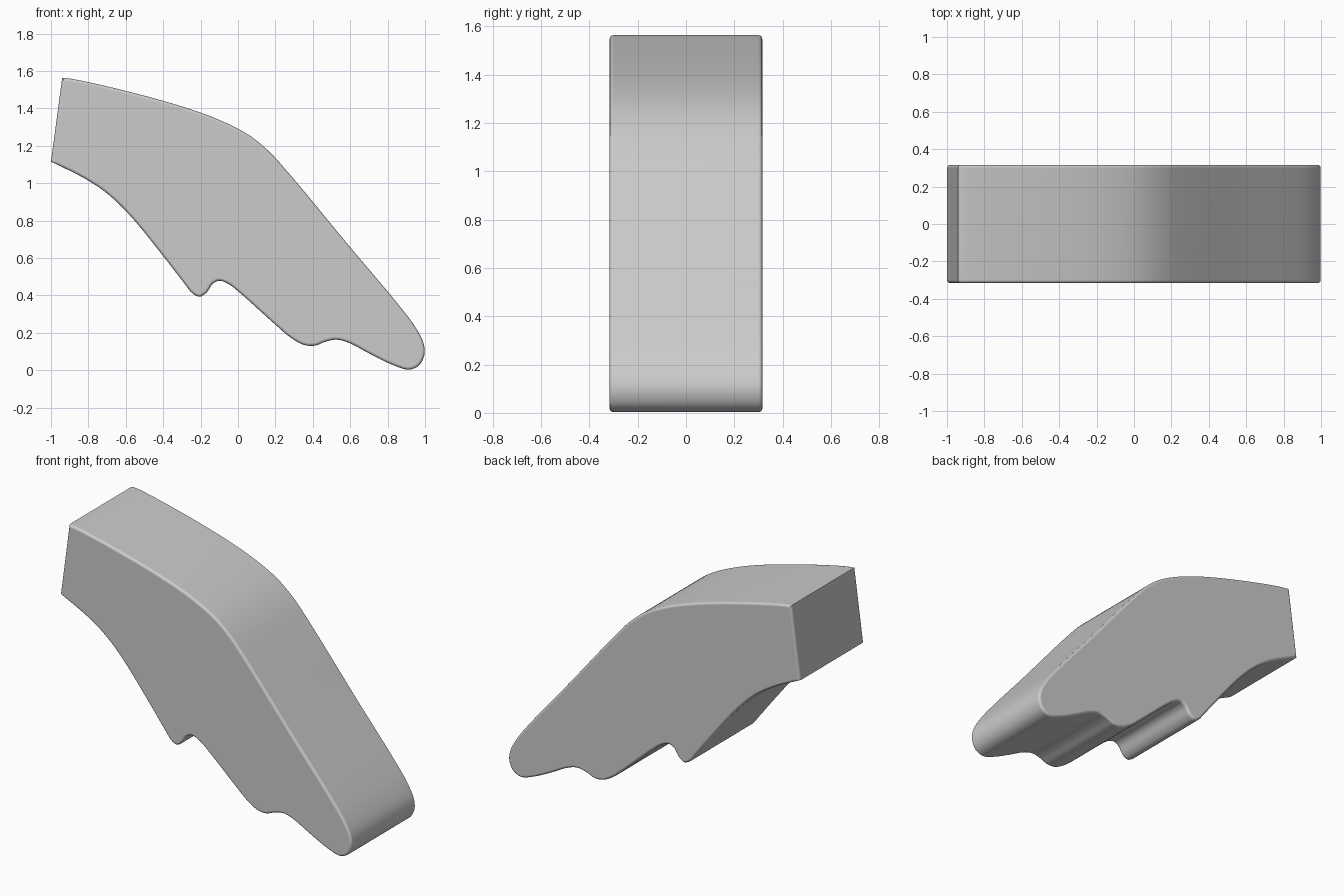
import bpy, bmesh, math
from mathutils import Vector

if "Cube" in bpy.data.objects:
    bpy.data.objects.remove(bpy.data.objects["Cube"])

HALF_W = 0.316
RIM = 0.016

# Side profile (x, z): crest, nose, two scallops underneath, back to the rear face
PROFILE = [
    (-0.94, 1.563), (-0.88, 1.556), (-0.6, 1.493), (-0.3, 1.41), (-0.1, 1.338),
    (0.05, 1.262), (0.16, 1.175), (0.27, 1.055), (0.6, 0.657), (0.85, 0.36),
    (0.945, 0.235), (0.99, 0.15), (0.997, 0.085), (0.97, 0.028), (0.915, 0.003),
    (0.83, 0.027), (0.7, 0.09), (0.6, 0.143), (0.53, 0.163), (0.47, 0.153),
    (0.41, 0.131), (0.35, 0.136), (0.28, 0.175), (0.2, 0.243), (0.0, 0.422),
    (-0.055, 0.463), (-0.1, 0.478), (-0.135, 0.462), (-0.168, 0.415),
    (-0.205, 0.393), (-0.245, 0.412), (-0.29, 0.468), (-0.4, 0.61),
    (-0.58, 0.83), (-0.7, 0.945), (-0.82, 1.025), (-1.0, 1.115),
]


def smooth_path(points, steps):
    """Centripetal Catmull-Rom curve through an open row of points."""
    p = [Vector(q) for q in points]
    p = [2 * p[0] - p[1]] + p + [2 * p[-1] - p[-2]]
    out = []
    for a, b, c, d in zip(p, p[1:], p[2:], p[3:]):
        t1 = math.sqrt((b - a).length)
        t2 = t1 + math.sqrt((c - b).length)
        t3 = t2 + math.sqrt((d - c).length)
        for i in range(steps):
            t = t1 + (t2 - t1) * i / steps
            ab, bc, cd = a.lerp(b, t / t1), b.lerp(c, (t - t1) / (t2 - t1)), c.lerp(d, (t - t2) / (t3 - t2))
            abc = ab.lerp(bc, t / t2)
            bcd = bc.lerp(cd, (t - t1) / (t3 - t1))
            out.append(abc.lerp(bcd, (t - t1) / (t2 - t1)))
    return out + [p[-2]]


# Extruded body
bm = bmesh.new()
verts = [bm.verts.new((q.x, -HALF_W, q.y)) for q in smooth_path(PROFILE, 5)]
cap = bm.faces.new(verts)
ext = bmesh.ops.extrude_face_region(bm, geom=[cap], use_keep_orig=True)
bmesh.ops.translate(bm, vec=(0, 2 * HALF_W, 0),
                    verts=[g for g in ext["geom"] if isinstance(g, bmesh.types.BMVert)])
bmesh.ops.recalc_face_normals(bm, faces=bm.faces)

# Soft rim around both flat sides
rims = [e for e in bm.edges if e.verts[0].co.y * e.verts[1].co.y > 0]
bmesh.ops.bevel(bm, geom=rims, offset=RIM, segments=3, profile=0.5,
                affect='EDGES', clamp_overlap=False)

mesh = bpy.data.meshes.new("curved_grip")
bm.to_mesh(mesh)
bm.free()
body = bpy.data.objects.new("curved_grip", mesh)
bpy.context.collection.objects.link(body)
bpy.context.view_layer.objects.active = body
body.select_set(True)
bpy.ops.object.shade_smooth_by_angle(angle=math.radians(35))

# Keep the big flat sides shading flat next to the rim
normals = body.modifiers.new("even_sides", 'WEIGHTED_NORMAL')
normals.keep_sharp = True
